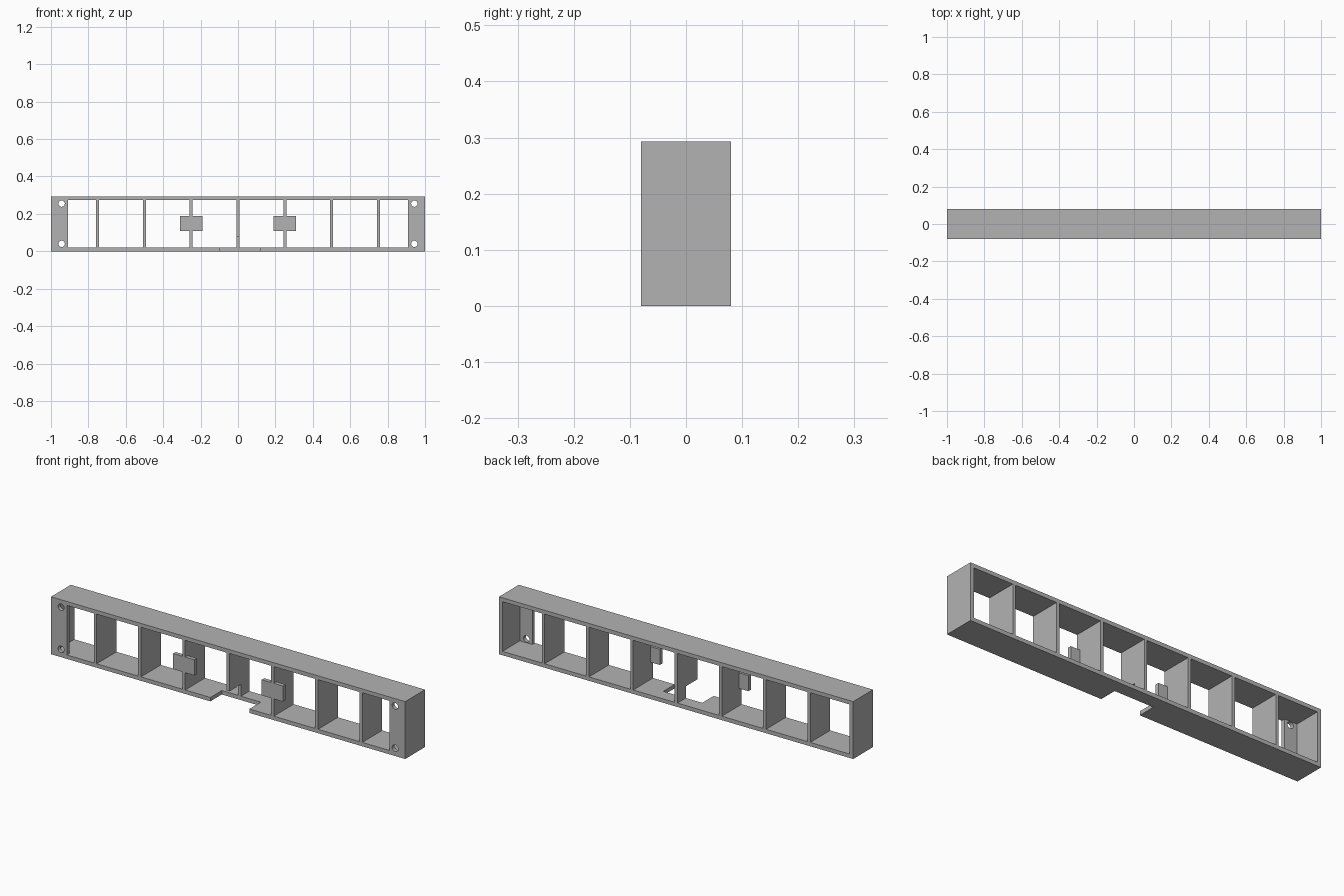
import bpy
import bmesh
from mathutils import Matrix, Vector

if "Cube" in bpy.data.objects:
    bpy.data.objects.remove(bpy.data.objects["Cube"], do_unlink=True)

LENGTH, DEPTH, HEIGHT = 2.0, 0.16, 0.293
WALL, DIVIDER = 0.02, 0.016
FRONT, BACK = -DEPTH / 2, DEPTH / 2
OVER = 0.05  # how far cutters run past the body

grey = bpy.data.materials.new("plain_grey")
grey.use_nodes = True
grey.diffuse_color = (0.45, 0.45, 0.45, 1)
grey.node_tree.nodes["Principled BSDF"].inputs["Base Color"].default_value = grey.diffuse_color


def finish(name, bm):
    mesh = bpy.data.meshes.new(name)
    bm.to_mesh(mesh)
    bm.free()
    mesh.materials.append(grey)
    obj = bpy.data.objects.new(name, mesh)
    bpy.context.collection.objects.link(obj)
    return obj


def box(name, x, y, z):
    """Box from (low, high) ranges on each axis."""
    low, high = map(Vector, zip(x, y, z))
    bm = bmesh.new()
    bmesh.ops.create_cube(bm, size=1, matrix=Matrix.Translation((low + high) / 2)
                          @ Matrix.Diagonal((*(high - low), 1)))
    return finish(name, bm)


def hole(x, z, radius):
    """Round cutter along y through a front plate."""
    bm = bmesh.new()
    bmesh.ops.create_cone(bm, cap_ends=True, segments=32, radius1=radius, radius2=radius,
                          depth=0.1, matrix=Matrix.Translation((x, FRONT, z))
                          @ Matrix.Rotation(1.5707963, 4, "X"))
    return finish("hole_cutter", bm)


def combine(obj, tool, operation="DIFFERENCE"):
    mod = obj.modifiers.new("combine", "BOOLEAN")
    mod.operation, mod.solver, mod.object = operation, "EXACT", tool
    bpy.context.view_layer.objects.active = obj
    bpy.ops.object.modifier_apply(modifier=mod.name)
    bpy.data.objects.remove(tool, do_unlink=True)


# Outer block, hollowed into eight open bays
frame = box("shelf_frame", (-1, 1), (FRONT, BACK), (0, HEIGHT))
inside = (WALL, HEIGHT - WALL)
plate_edge = 0.91
through = (FRONT - OVER, BACK + OVER)
for i in range(-4, 4):
    left = -plate_edge if i == -4 else i / 4 + DIVIDER / 2
    right = plate_edge if i == 3 else (i + 1) / 4 - DIVIDER / 2
    combine(frame, box("bay_cutter", (left, right), through, inside))

# Mounting plates at the ends: hollow behind, two screw holes each
for side in (-1, 1):
    span = sorted((side * (plate_edge - 0.03), side * (1 - WALL)))
    combine(frame, box("plate_cutter", span, (FRONT + WALL, BACK + OVER), inside))
    for z in (0.04, 0.255):
        combine(frame, hole(side * 0.943, z, 0.017))

# Notch in the floor and the foot of the middle divider
combine(frame, box("notch_cutter", (-0.10, 0.12), (FRONT - OVER, 0.012), (-OVER, 0.08)))

# Front tabs across two of the dividers
for x in (-0.25, 0.25):
    combine(frame, box("tab", (x - 0.06, x + 0.06), (FRONT, FRONT + WALL), (0.108, 0.188)), "UNION")
